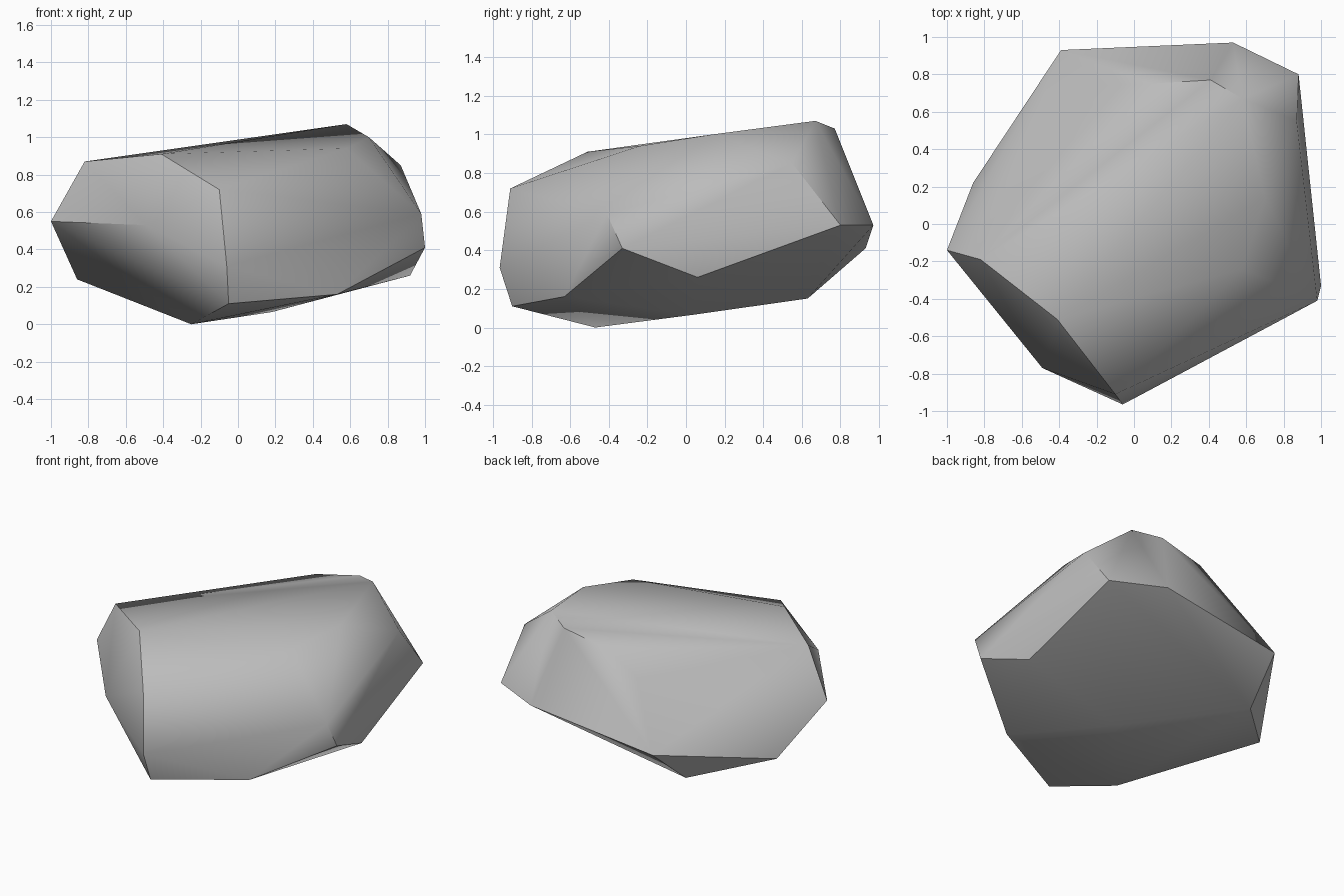
import bpy, bmesh
from math import radians

cube = bpy.data.objects.get("Cube")
if cube:
    bpy.data.objects.remove(cube, do_unlink=True)

# Plain stone colour
stone = bpy.data.materials.new("stone_grey")
stone.use_nodes = True
colour = (0.5, 0.5, 0.5, 1)
stone.diffuse_color = colour
stone.node_tree.nodes["Principled BSDF"].inputs["Base Color"].default_value = colour

# Corners of the boulder, by region
top = [(-.82, -.19, .87), (-.41, -.51, .91), (.58, -.24, .94), (.7, .14, 1),
       (.58, .67, 1.07), (.41, .77, 1.03), (.08, .75, .96), (-.14, .74, .81)]
sides = [(-1, -.14, .55), (-.49, -.77, .53), (-.1, -.91, .72), (-.06, -.965, .31),
         (.98, -.41, .59), (1, -.33, .41), (.87, .55, .85), (.88, .8, .53),
         (.53, .97, .53), (-.39, .93, .41)]
base = [(-.05, -.9, .11), (-.25, -.47, 0), (.53, -.63, .16), (.92, .06, .26),
        (.18, .03, .065), (-.44, .63, .15), (-.86, .22, .24)]

# Wrap the corners in a faceted skin
bm = bmesh.new()
for corner in top + sides + base:
    bm.verts.new(corner)
hull = bmesh.ops.convex_hull(bm, input=bm.verts)
loose = [v for v in bm.verts if not v.link_faces]
bmesh.ops.delete(bm, geom=loose, context='VERTS')
bmesh.ops.recalc_face_normals(bm, faces=bm.faces)

mesh = bpy.data.meshes.new("boulder")
bm.to_mesh(mesh)
bm.free()
mesh.materials.append(stone)
boulder = bpy.data.objects.new("boulder", mesh)
bpy.context.collection.objects.link(boulder)

# Soft shading that keeps the strong ridges crisp
bpy.ops.object.select_all(action='DESELECT')
boulder.select_set(True)
bpy.context.view_layer.objects.active = boulder
bpy.ops.object.shade_smooth_by_angle(angle=radians(40))
